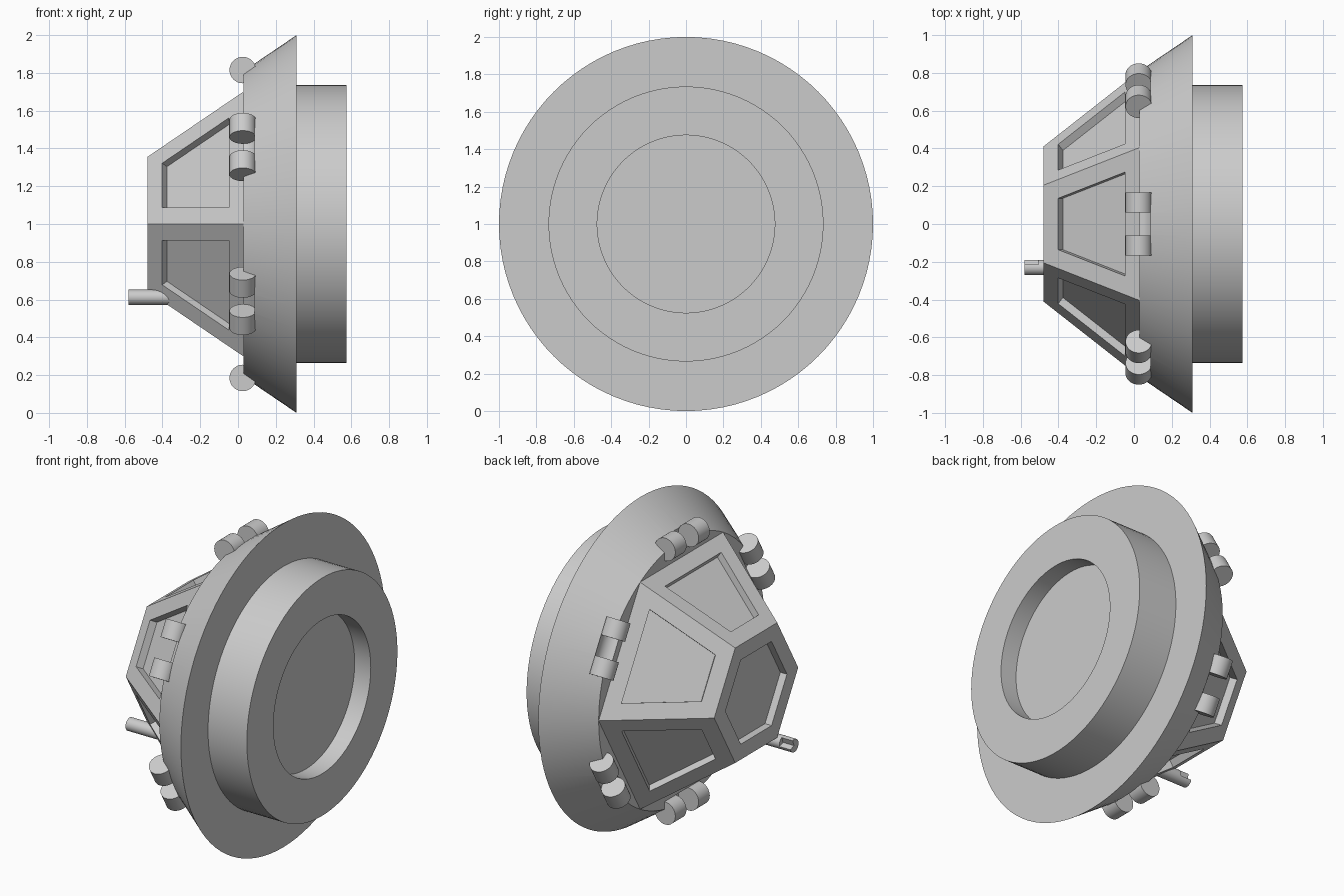
import bpy
import bmesh
from math import radians, cos, sin, tau
from mathutils import Matrix, Vector

if "Cube" in bpy.data.objects:
    bpy.data.objects.remove(bpy.data.objects["Cube"])

GREY = (0.6, 0.6, 0.6, 1)
metal = bpy.data.materials.new("light_grey_metal")
metal.use_nodes = True
metal.diffuse_color = GREY
metal.node_tree.nodes["Principled BSDF"].inputs["Base Color"].default_value = GREY

CENTRE = Matrix.Translation((0, 0, 1))
SIDES = [radians(30 + 60 * k) for k in range(6)]


def finish(name, bm):
    bmesh.ops.recalc_face_normals(bm, faces=bm.faces)
    mesh = bpy.data.meshes.new(name)
    bm.to_mesh(mesh)
    bm.free()
    mesh.materials.append(metal)
    obj = bpy.data.objects.new(name, mesh)
    bpy.context.collection.objects.link(obj)
    return obj


def smooth(obj):
    bpy.ops.object.select_all(action="DESELECT")
    obj.select_set(True)
    bpy.context.view_layer.objects.active = obj
    bpy.ops.object.shade_smooth_by_angle(angle=radians(30))


def cut(obj, cutter):
    """Subtract the cutter, bake the result and discard the cutter."""
    mod = obj.modifiers.new("cut", "BOOLEAN")
    mod.operation = "DIFFERENCE"
    mod.solver = "EXACT"
    mod.object = cutter
    dg = bpy.context.evaluated_depsgraph_get()
    baked = bpy.data.meshes.new_from_object(obj.evaluated_get(dg))
    obj.modifiers.clear()
    obj.data = baked
    bpy.data.objects.remove(cutter)


def add_cylinder(bm, radius, length, matrix, segments=32):
    bmesh.ops.create_cone(bm, cap_ends=True, segments=segments, radius1=radius,
                          radius2=radius, depth=length, matrix=matrix)


def hinge_matrix(angle, offset):
    """Hinge axis runs along the side of the hexagon, on the rim edge."""
    return (CENTRE @ Matrix.Rotation(angle, 4, "X")
            @ Matrix.Translation((0.025, 0.815, offset)))


# Flared ring with rear collar and recessed round hatch, turned about x
bm = bmesh.new()
profile = [(0.03, 0), (0.03, 0.81), (0.31, 1), (0.31, 0.735),
           (0.575, 0.735), (0.575, 0.475), (0.465, 0.475), (0.465, 0)]
verts = [bm.verts.new((x, 0, 1 + r)) for x, r in profile]
edges = [bm.edges.new(pair) for pair in zip(verts, verts[1:])]
bmesh.ops.spin(bm, geom=verts + edges, cent=(0, 0, 1), axis=(1, 0, 0),
               angle=tau, steps=96, use_merge=False)
bmesh.ops.remove_doubles(bm, verts=bm.verts, dist=0.0005)
ring = finish("flared_ring", bm)

# Clearance grooves between the hinge knuckles
bm = bmesh.new()
for a in SIDES:
    add_cylinder(bm, 0.07, 0.12, hinge_matrix(a, 0))
cut(ring, finish("groove_cutter", bm))
smooth(ring)

# Six-sided window dome with sunken panes
bm = bmesh.new()
front, back = [
    [bm.verts.new((x, r * cos(k * tau / 6), 1 + r * sin(k * tau / 6)))
     for k in range(6)] for x, r in ((-0.48, 0.41), (0.03, 0.81))]
panes = [bm.faces.new(front)]
for k in range(6):
    n = (k + 1) % 6
    panes.append(bm.faces.new((front[k], back[k], back[n], front[n])))
bm.faces.new(back)
bmesh.ops.recalc_face_normals(bm, faces=bm.faces)
bmesh.ops.inset_individual(bm, faces=panes, thickness=0.095, use_even_offset=True)
for pane in panes:
    inward = pane.normal * -0.045
    sunk = bmesh.ops.extrude_face_region(bm, geom=[pane])["geom"]
    bmesh.ops.translate(bm, vec=inward,
                        verts=[v for v in sunk if isinstance(v, bmesh.types.BMVert)])
    bm.faces.remove(pane)
finish("window_dome", bm)

# Pairs of hinge knuckles around the rim
bm = bmesh.new()
for a in SIDES:
    for side in (-1, 1):
        add_cylinder(bm, 0.07, 0.108, hinge_matrix(a, side * 0.114))
smooth(finish("hinge_knuckles", bm))

# Forward grapple pin with a notched tip
axis = Vector((0, -0.23, 0.612))
bm = bmesh.new()
add_cylinder(bm, 0.04, 0.3, Matrix.Translation(axis + Vector((-0.43, 0, 0)))
             @ Matrix.Rotation(radians(90), 4, "Y"))
pin = finish("grapple_pin", bm)
bm = bmesh.new()
bmesh.ops.create_cube(bm, size=0.1, matrix=Matrix.Translation(axis)
                      @ Matrix.Rotation(radians(-20), 4, "X")
                      @ Matrix.Translation((-0.555, 0.053, 0.053)))
cut(pin, finish("notch_cutter", bm))
smooth(pin)
